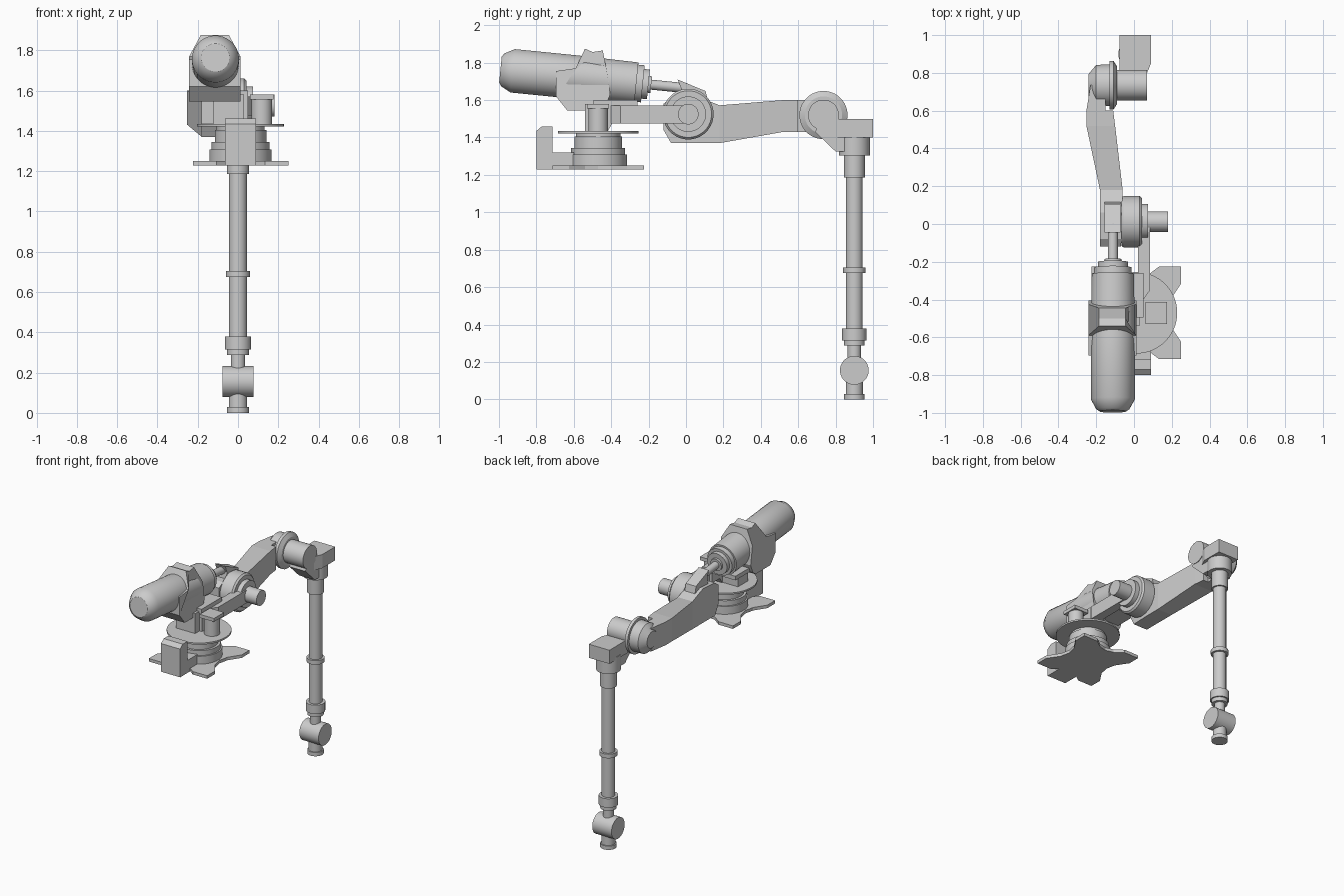
import bpy, bmesh, math
from mathutils import Vector


def finish(name, bm):
    bmesh.ops.recalc_face_normals(bm, faces=bm.faces)
    me = bpy.data.meshes.new(name)
    bm.to_mesh(me)
    bm.free()
    ob = bpy.data.objects.new(name, me)
    bpy.context.collection.objects.link(ob)
    return ob


def loft(name, rings, smooth=False):
    """Skin a list of equal-length point rings and cap both ends."""
    bm = bmesh.new()
    vs = [[bm.verts.new(p) for p in ring] for ring in rings]
    n = len(rings[0])
    for a, b in zip(vs, vs[1:]):
        for i in range(n):
            j = (i + 1) % n
            bm.faces.new((a[i], a[j], b[j], b[i]))
    bm.faces.new(vs[0])
    bm.faces.new(vs[-1])
    ob = finish(name, bm)
    if smooth:
        bpy.ops.object.select_all(action='DESELECT')
        ob.select_set(True)
        bpy.context.view_layer.objects.active = ob
        bpy.ops.object.shade_smooth_by_angle(angle=math.radians(30))
    return ob


def turned(name, profile, origin, axis, seg=32):
    """Turned part: profile of (distance along axis, radius)."""
    q = Vector((0, 0, 1)).rotation_difference(Vector(axis))
    o = Vector(origin)
    ang = [2 * math.pi * (i + 0.5) / seg for i in range(seg)]
    return loft(name, [[o + q @ Vector((r * math.cos(a), r * math.sin(a), t)) for a in ang]
                       for t, r in profile], True)


def prism_x(name, pts, x0, x1):
    return loft(name, [[(x, y, z) for y, z in pts] for x in (x0, x1)])


def prism_z(name, pts, z0, z1):
    return loft(name, [[(x, y, z) for x, y in pts] for z in (z0, z1)])


def box(name, x0, x1, y0, y1, z0, z1):
    return prism_x(name, [(y0, z0), (y1, z0), (y1, z1), (y0, z1)], x0, x1)


X, Z = (1, 0, 0), (0, 0, 1)
BX, BY = 0.013, -0.47       # base axis
SHOULDER_Z, ELBOW = 1.525, (0.735, 1.52)

# base plate with four lobes, mirrored from one quadrant
quad = [(0.165, 0.0), (0.18, 0.07), (0.237, 0.155), (0.237, 0.245), (0.12, 0.245), (0.06, 0.20), (0, 0.185)]
half = quad + [(-x, y) for x, y in quad[-2::-1]]
star = half + [(x, -y) for x, y in half[-2:0:-1]]
prism_z("base_plate", [(BX + x, BY + y) for x, y in star], 1.228, 1.25)

# rear connector housing
prism_x("connector_housing", [(-0.8, 1.228), (-0.6, 1.228), (-0.6, 1.32), (-0.715, 1.32),
                              (-0.715, 1.46), (-0.77, 1.46), (-0.8, 1.435)], -0.065, 0.09)

# stepped pedestal and turntable disc
turned("pedestal", [(1.24, 0.155), (1.308, 0.155), (1.308, 0.145), (1.345, 0.145), (1.345, 0.128),
                    (1.405, 0.128), (1.405, 0.12), (1.425, 0.12)], (BX, BY, 0), Z)
turned("turntable_disc", [(1.422, 0.216), (1.434, 0.216)], (BX, BY, 0), Z, 48)

# turret column, base motor and link to the shoulder
box("turret_column", -0.125, 0.03, -0.54, -0.425, 1.43, 1.58)
turned("base_motor", [(1.43, 0.052), (1.56, 0.052)], (0.118, BY, 0), Z)
box("base_motor_cap", 0.06, 0.176, -0.53, -0.412, 1.555, 1.58)
prism_x("turret_web", [(-0.49, 1.43), (-0.42, 1.43), (-0.395, 1.475), (-0.3, 1.475),
                       (-0.3, 1.57), (-0.49, 1.57)], 0.0, 0.05)
prism_z("shoulder_link", [(0.02, -0.45), (0.05, -0.40), (0.085, -0.35), (0.085, 0.02), (0.02, 0.02)],
        1.475, 1.57)
box("turret_top_plate", -0.22, 0.05, -0.495, -0.26, 1.57, 1.6)

# shoulder gear case and motor
turned("shoulder_drive", [(-0.065, 0.13), (-0.055, 0.136), (0.03, 0.136), (0.042, 0.125), (0.042, 0.095),
                          (0.075, 0.095), (0.075, 0.055), (0.18, 0.055)], (0, 0.012, SHOULDER_Z), X)

# balance cylinder, tilted, with its push rod
slope = Vector((0, 1, -0.1)).normalized()
turned("balance_cylinder", [(0, 0.07), (0.012, 0.088), (0.065, 0.117), (0.4, 0.117), (0.73, 0.112),
                            (0.73, 0.1), (0.765, 0.1), (0.765, 0.08), (0.795, 0.08), (0.795, 0.045),
                            (0.81, 0.045)], (-0.112, -0.992, 1.763), slope)
turned("push_rod", [(0.78, 0.027), (1.0, 0.027)], (-0.112, -0.992, 1.763), slope, 20)

# cradle around the balance cylinder, narrowing above its shoulders
side = [(-0.695, 1.755), (-0.59, 1.77), (-0.54, 1.875), (-0.5, 1.857), (-0.445, 1.865), (-0.425, 1.765),
        (-0.405, 1.63), (-0.43, 1.57), (-0.46, 1.545), (-0.635, 1.545), (-0.695, 1.62)]
loft("cylinder_cradle", [[(-0.115 + s * (0.07 if z > 1.8 else 0.127), y, z) for y, z in side]
                         for s in (-1, 1)])

# upper arm: rectangular sections (y, x0, x1, z0, z1) from shoulder to elbow
sections = [(-0.12, -0.18, -0.07, 1.44, 1.58), (-0.08, -0.18, -0.065, 1.37, 1.61),
            (0.06, -0.18, -0.06, 1.37, 1.62), (0.18, -0.18, -0.06, 1.37, 1.572),
            (0.52, -0.252, -0.10, 1.43, 1.6), (0.6, -0.252, -0.11, 1.43, 1.6),
            (0.6, -0.252, -0.15, 1.43, 1.6), (0.735, -0.23, -0.15, 1.43, 1.6)]
loft("upper_arm", [[(x0, y, z0), (x1, y, z0), (x1, y, z1), (x0, y, z1)] for y, x0, x1, z0, z1 in sections])

# lug on the arm taking the push rod
prism_x("rod_lug", [(-0.045, 1.54), (0.13, 1.54), (0.105, 1.648), (-0.045, 1.71), (-0.025, 1.66)],
        -0.155, -0.072)

# elbow joint, flange and motor
turned("elbow_joint", [(-0.24, 0.06), (-0.2, 0.108), (-0.13, 0.11), (-0.13, 0.129), (-0.108, 0.129),
                       (-0.09, 0.1), (-0.09, 0.082), (0.07, 0.082)], (0, *ELBOW), X)
prism_x("elbow_hanger", [(0.69, 1.43), (0.80, 1.325), (0.95, 1.325), (0.95, 1.42), (0.8, 1.5),
                         (0.72, 1.5)], -0.065, 0.065)
prism_z("elbow_block", [(-0.078, 0.79), (0.065, 0.79), (0.09, 0.85), (0.09, 1.0), (-0.078, 1.0)], 1.4, 1.5)

# forearm: collars, long tube, ring and lower cuff
turned("forearm_tube", [(1.42, 0.083), (1.305, 0.083), (1.305, 0.056), (1.185, 0.056), (1.185, 0.045),
                        (0.705, 0.045), (0.705, 0.06), (0.675, 0.06), (0.675, 0.045), (0.38, 0.045),
                        (0.38, 0.065), (0.315, 0.065), (0.315, 0.055), (0.287, 0.055), (0.287, 0.036),
                        (0.18, 0.036)], (0, 0.9, 0), Z)

# wrist barrel and tool flange
turned("wrist_barrel", [(-0.078, 0.077), (0.078, 0.077)], (0, 0.9, 0.155), X)
turned("tool_flange", [(0, 0.055), (0.028, 0.055), (0.028, 0.046), (0.12, 0.046)], (0, 0.9, 0), Z)
